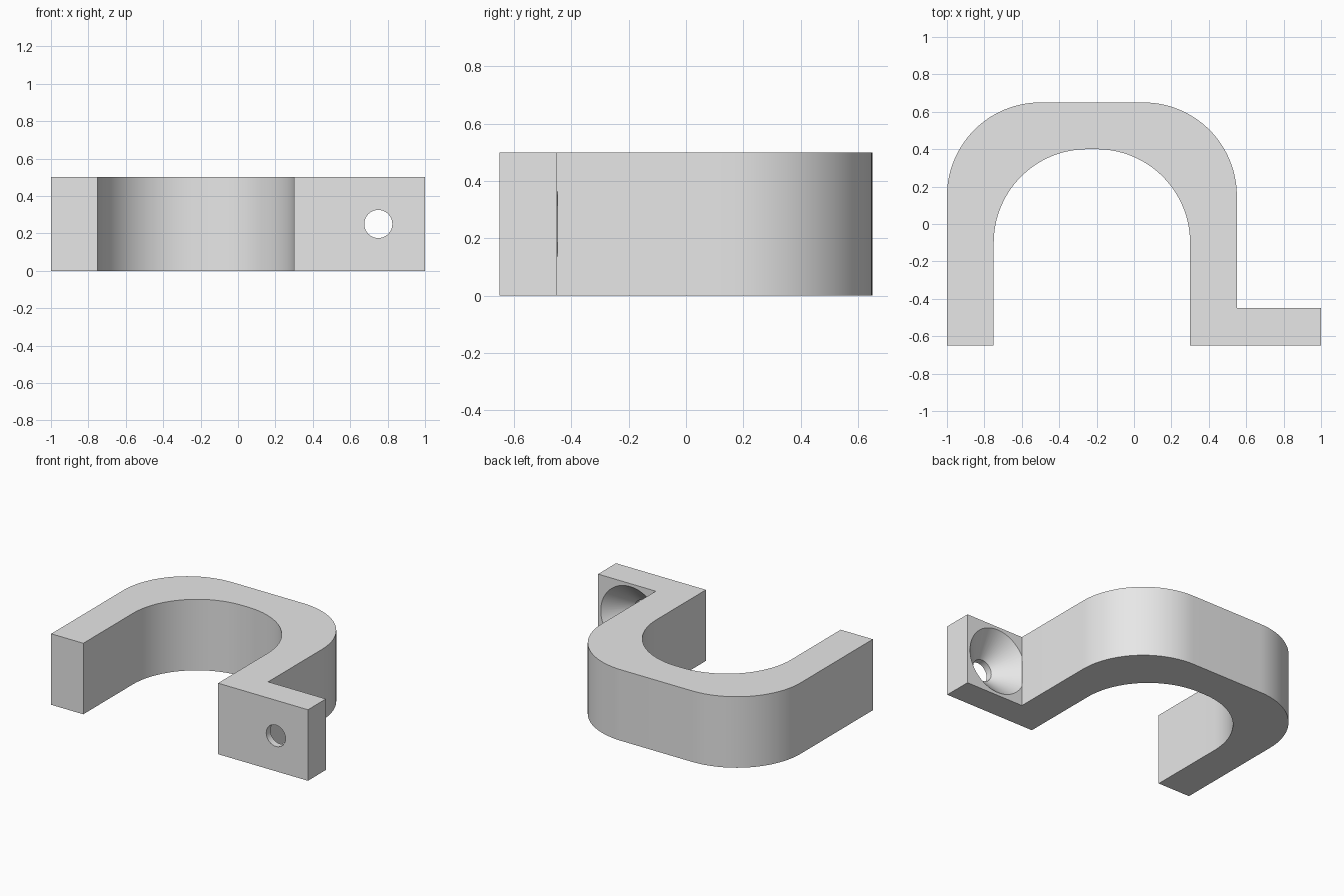
import bpy, bmesh
from math import cos, sin, pi, radians

cube = bpy.data.objects.get("Cube")
if cube:
    bpy.data.objects.remove(cube, do_unlink=True)

HEIGHT, FRONT, FLANGE_BACK = 0.5, -0.65, -0.45
BEND = 0.5          # radius of the bends, inside and outside
STEPS = 28

grey = bpy.data.materials.new("plain grey")
grey.use_nodes = True
grey.diffuse_color = (0.8, 0.8, 0.8, 1)
grey.node_tree.nodes["Principled BSDF"].inputs["Base Color"].default_value = (0.8, 0.8, 0.8, 1)


def arc(cx, cy, start, end):
    """Quarter bend as a list of outline points."""
    angles = [radians(start + (end - start) * i / STEPS) for i in range(STEPS + 1)]
    return [(cx + BEND * cos(a), cy + BEND * sin(a)) for a in angles]


def make_object(name, bm):
    bmesh.ops.recalc_face_normals(bm, faces=bm.faces)
    mesh = bpy.data.meshes.new(name)
    bm.to_mesh(mesh)
    bm.free()
    mesh.materials.append(grey)
    obj = bpy.data.objects.new(name, mesh)
    bpy.context.collection.objects.link(obj)
    return obj


# Clip body: hook outline with a flange, extruded upwards
outline = [(-1, FRONT), (-0.75, FRONT)]
outline += arc(-0.75 + BEND, 0.4 - BEND, 180, 90)
outline += arc(0.3 - BEND, 0.4 - BEND, 90, 0)
outline += [(0.3, FRONT), (1, FRONT), (1, FLANGE_BACK), (0.55, FLANGE_BACK)]
outline += arc(0.55 - BEND, 0.65 - BEND, 0, 90)
outline += arc(-1 + BEND, 0.65 - BEND, 90, 180)

bm = bmesh.new()
base = bm.faces.new([bm.verts.new((x, y, 0)) for x, y in outline])
top = bmesh.ops.extrude_face_region(bm, geom=[base])["geom"]
bmesh.ops.translate(bm, vec=(0, 0, HEIGHT),
                    verts=[v for v in top if isinstance(v, bmesh.types.BMVert)])
clip = make_object("clip_body", bm)

# Screw hole cutter: straight bore at the front, wide countersink at the back
bm = bmesh.new()
rings = []
for y, r in [(FRONT - 0.1, 0.075), (FRONT + 0.047, 0.075), (FLANGE_BACK + 0.001, 0.23)]:
    rings.append([bm.verts.new((0.75 + r * cos(2 * pi * i / 64), y,
                                HEIGHT / 2 + r * sin(2 * pi * i / 64))) for i in range(64)])
for a, b in zip(rings, rings[1:]):
    for i in range(64):
        j = (i + 1) % 64
        bm.faces.new((a[i], a[j], b[j], b[i]))
bm.faces.new(rings[0])
bm.faces.new(rings[-1])
cutter = make_object("screw_hole_cutter", bm)
cutter.hide_render = True

# Cut the hole, then drop the cutter
cut = clip.modifiers.new("screw hole", 'BOOLEAN')
cut.operation = 'DIFFERENCE'
cut.solver = 'EXACT'
cut.object = cutter
bpy.ops.object.select_all(action='DESELECT')
clip.select_set(True)
bpy.context.view_layer.objects.active = clip
bpy.ops.object.modifier_apply(modifier=cut.name)
bpy.data.objects.remove(cutter, do_unlink=True)

bpy.ops.object.shade_smooth_by_angle(angle=radians(30))
